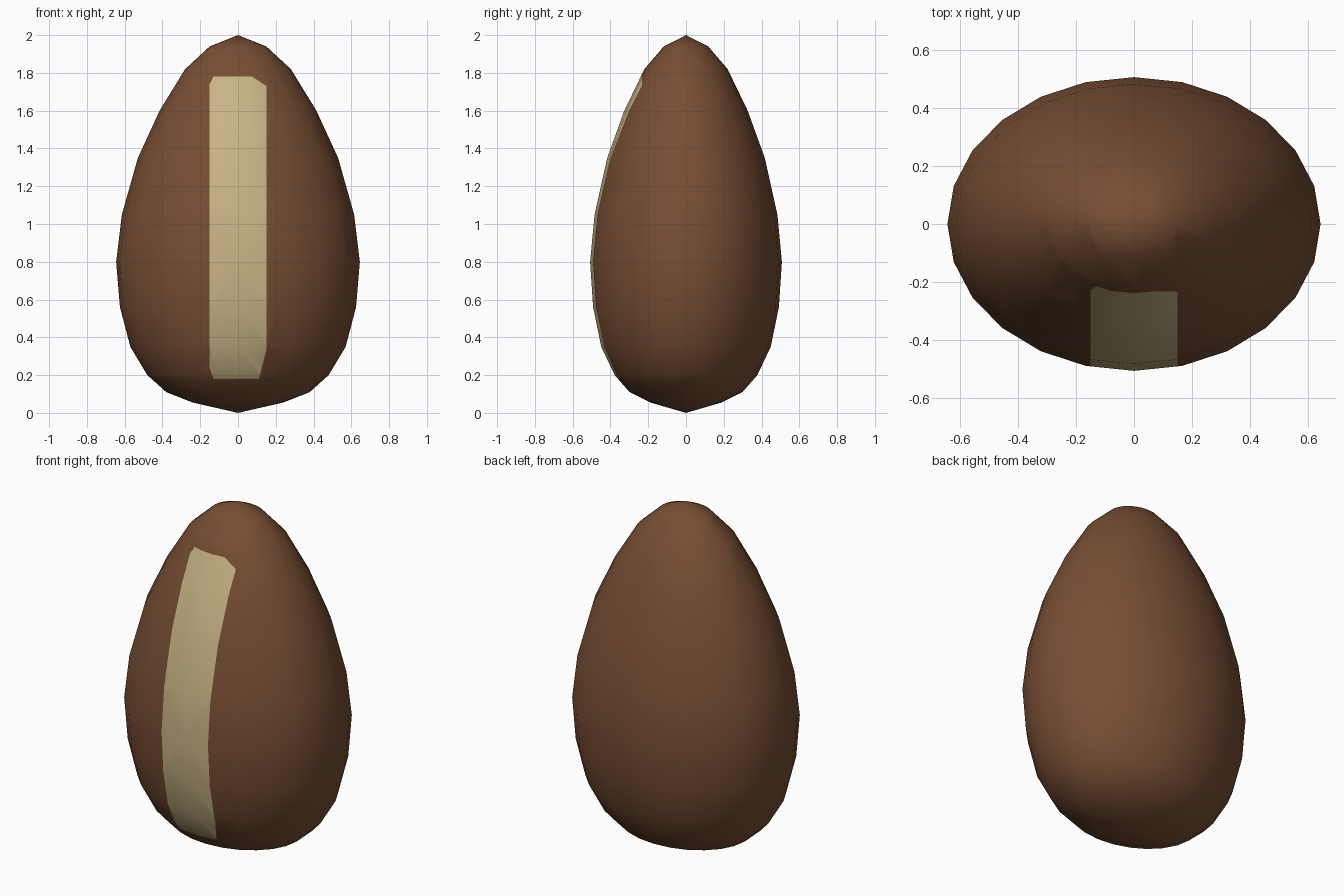
import bpy
import bmesh
import math
from mathutils import Vector

if "Cube" in bpy.data.objects:
    bpy.data.objects.remove(bpy.data.objects["Cube"], do_unlink=True)


def make_material(name, rgb):
    mat = bpy.data.materials.new(name)
    mat.use_nodes = True
    color = (*rgb, 1.0)
    mat.diffuse_color = color
    mat.node_tree.nodes["Principled BSDF"].inputs["Base Color"].default_value = color
    return mat


# Egg profile as (half width, height), from bottom to top
PROFILE = [(0, 0), (0.24, 0.055), (0.38, 0.11), (0.48, 0.2), (0.57, 0.35),
           (0.625, 0.56), (0.645, 0.8), (0.615, 1.05), (0.53, 1.35),
           (0.415, 1.6), (0.28, 1.82), (0.15, 1.94), (0, 2)]
DEPTH_RATIO = 0.787

# Outline of the front stripe in x and z, counterclockwise
STRIPE = [(-0.13, 0.18), (0.11, 0.18), (0.15, 0.33), (0.15, 1.73),
          (0.075, 1.78), (-0.13, 1.78), (-0.15, 1.74), (-0.15, 0.24)]

# Egg body: revolve the profile, then flatten it front to back
bm = bmesh.new()
verts = [bm.verts.new((r, 0, z)) for r, z in PROFILE]
edges = [bm.edges.new(pair) for pair in zip(verts, verts[1:])]
bmesh.ops.spin(bm, geom=verts + edges, cent=(0, 0, 0), axis=(0, 0, 1),
               angle=math.tau, steps=24)
bmesh.ops.remove_doubles(bm, verts=bm.verts, dist=0.001)
bmesh.ops.scale(bm, vec=(1, DEPTH_RATIO, 1), verts=bm.verts)
bmesh.ops.triangulate(bm, faces=bm.faces)
bmesh.ops.recalc_face_normals(bm, faces=bm.faces)

# Stripe: cut its outline into the front and colour the faces inside it
planes = []
for (x1, z1), (x2, z2) in zip(STRIPE, STRIPE[1:] + STRIPE[:1]):
    point = Vector((x1, 0, z1))
    outward = Vector((z2 - z1, 0, x1 - x2)).normalized()
    planes.append((point, outward))

inside = [f for f in bm.faces if f.calc_center_median().y < 0]
for point, outward in planes:
    geom = inside + list({e for f in inside for e in f.edges}) \
        + list({v for f in inside for v in f.verts})
    bmesh.ops.bisect_plane(bm, geom=geom, dist=0.0001,
                           plane_co=point, plane_no=outward)
    # Keep only the faces still within the outline for the next cut
    inside = [f for f in bm.faces if f.calc_center_median().y < 0 and all(
        (f.calc_center_median() - p).dot(n) < 0
        for p, n in planes[:planes.index((point, outward)) + 1])]

for face in inside:
    face.material_index = 1
for face in bm.faces:
    face.smooth = True

mesh = bpy.data.meshes.new("egg")
bm.to_mesh(mesh)
bm.free()
mesh.materials.append(make_material("brown shell", (0.185, 0.076, 0.034)))
mesh.materials.append(make_material("tan stripe", (0.58, 0.455, 0.235)))
egg = bpy.data.objects.new("egg", mesh)
bpy.context.collection.objects.link(egg)
